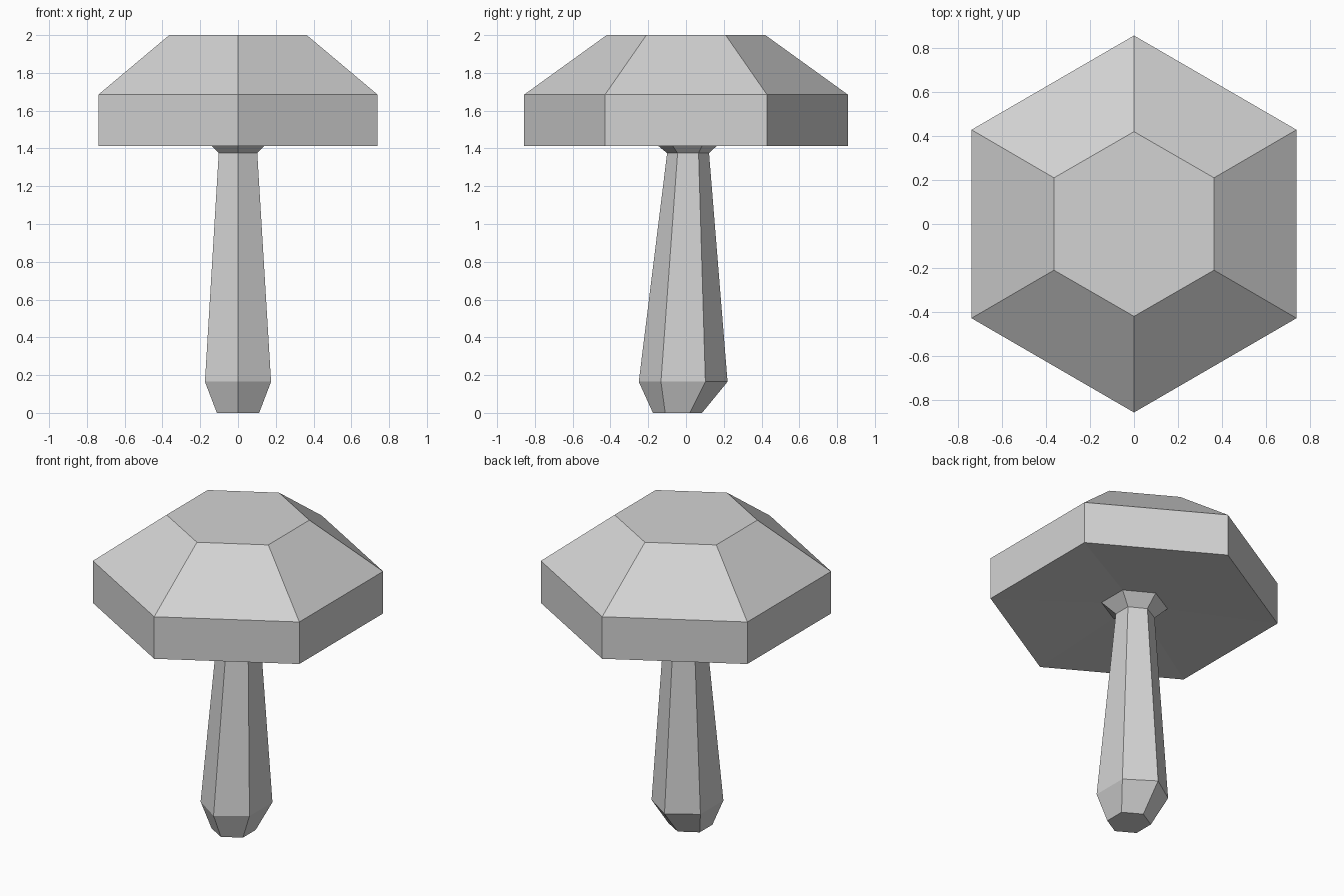
import bpy, bmesh
from math import sin, cos, radians

cube = bpy.data.objects.get("Cube")
if cube:
    bpy.data.objects.remove(cube, do_unlink=True)

grey = bpy.data.materials.new("light grey")
grey.use_nodes = True
grey.diffuse_color = (0.65, 0.65, 0.65, 1)
grey.node_tree.nodes["Principled BSDF"].inputs["Base Color"].default_value = grey.diffuse_color


def hex_loft(name, rings, cap_start=False, cap_end=False):
    """Skin six-sided rings given as (x half width, y radius, y centre, z)."""
    bm = bmesh.new()
    loops = []
    for half_width, radius, centre, z in rings:
        loop = []
        for i in range(6):
            a = radians(90 + 60 * i)
            x = half_width * cos(a) / cos(radians(30))
            loop.append(bm.verts.new((x, centre + radius * sin(a), z)))
        loops.append(loop)
    for low, high in zip(loops, loops[1:]):
        for i in range(6):
            j = (i + 1) % 6
            bm.faces.new((low[i], low[j], high[j], high[i]))
    if cap_start:
        bm.faces.new(loops[0][::-1])
    if cap_end:
        bm.faces.new(loops[-1])
    mesh = bpy.data.meshes.new(name)
    bm.to_mesh(mesh)
    bm.free()
    mesh.materials.append(grey)
    obj = bpy.data.objects.new(name, mesh)
    bpy.context.collection.objects.link(obj)
    return obj


# Stem: tapered foot, long leaning shaft and flared collar
collar = (0.172, 0.193, 0.005, 1.447)
hex_loft("stem", [
    (0.112, 0.13, -0.045, 0),
    (0.175, 0.235, -0.015, 0.165),
    (0.102, 0.111, 0.011, 1.375),
    collar,
], cap_start=True)

# Cap: shallow hollow underside, upright rim, sloped roof and flat top
hex_loft("cap", [
    collar,
    (0.739, 0.857, 0, 1.413),
    (0.739, 0.857, 0, 1.685),
    (0.364, 0.42, 0, 2),
], cap_end=True)
